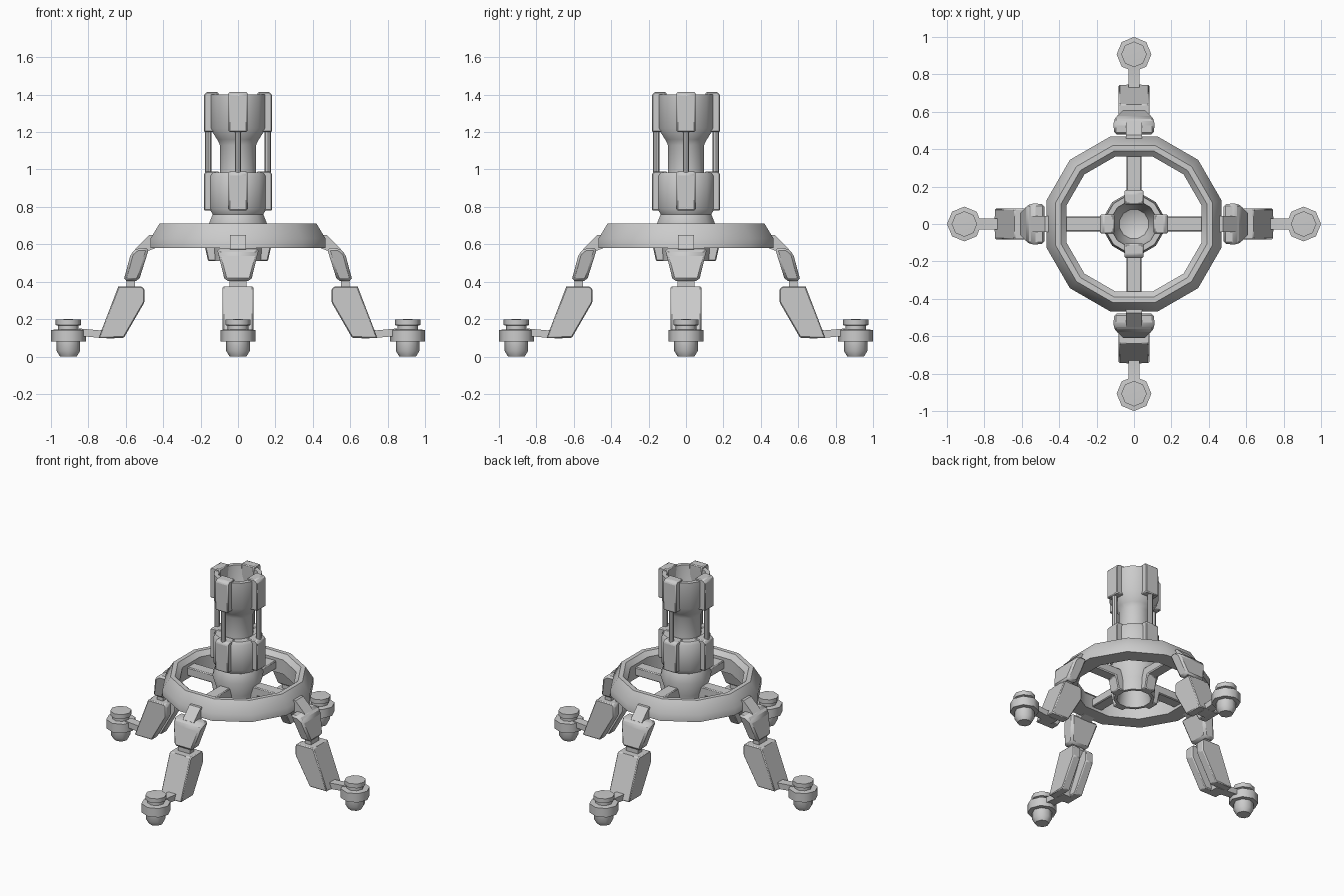
import bpy, bmesh, math
from mathutils import Matrix

cube = bpy.data.objects.get("Cube")
if cube:
    bpy.data.objects.remove(cube, do_unlink=True)

grey = bpy.data.materials.new("plain grey")
grey.use_nodes = True
COLOUR = (0.6, 0.6, 0.6, 1)
grey.diffuse_color = COLOUR
grey.node_tree.nodes["Principled BSDF"].inputs["Base Color"].default_value = COLOUR


def finish(bm, name, angle=40, bevel=0, copies=1):
    """Turn a bmesh into one object, or into copies spaced around the z axis."""
    bmesh.ops.recalc_face_normals(bm, faces=bm.faces)
    mesh = bpy.data.meshes.new(name)
    bm.to_mesh(mesh)
    bm.free()
    mesh.materials.append(grey)
    for i in range(copies):
        ob = bpy.data.objects.new(name, mesh)
        bpy.context.collection.objects.link(ob)
        ob.rotation_euler.z = i * math.tau / copies
        if bevel:
            mod = ob.modifiers.new("bevel", 'BEVEL')
            mod.width, mod.segments = bevel, 1
        if i == 0 and angle:
            bpy.ops.object.select_all(action='DESELECT')
            ob.select_set(True)
            bpy.context.view_layer.objects.active = ob
            bpy.ops.object.shade_smooth_by_angle(angle=math.radians(angle))


def lathe(name, profile, sides, closed=False, start=0, x=0, angle=40, copies=1):
    """Revolve (radius, z) points; radius 0 closes the end to a point."""
    bm = bmesh.new()
    rings = []
    for r, z in profile:
        n = sides if r else 1
        rings.append([bm.verts.new((x + r * math.cos(start + k * math.tau / sides),
                                    r * math.sin(start + k * math.tau / sides), z))
                      for k in range(n)])
    pairs = list(zip(rings, rings[1:])) + ([(rings[-1], rings[0])] if closed else [])
    for a, b in pairs:
        for k in range(sides):
            quad = [a[k % len(a)], a[(k + 1) % len(a)],
                    b[(k + 1) % len(b)], b[k % len(b)]]
            bm.faces.new(list(dict.fromkeys(quad)))
    finish(bm, name, angle, copies=copies)


def prism(name, points, bevel=0, offset=0):
    """Side outline of (outward, z, half width), repeated on all four sides."""
    bm = bmesh.new()
    near = [bm.verts.new((r, offset - w, z)) for r, z, w in points]
    far = [bm.verts.new((r, offset + w, z)) for r, z, w in points]
    bm.faces.new(near)
    bm.faces.new(far[::-1])
    for k in range(len(points)):
        j = (k + 1) % len(points)
        bm.faces.new((near[k], far[k], far[j], near[j]))
    finish(bm, name, 25, bevel, 4)


def flat(width, *points):
    return [(r, z, width) for r, z in points]


# Central column: hollow cup on top, open collar underneath
lathe("column", [(0, 0.70), (0.085, 0.66), (0.11, 0.51), (0.13, 0.51), (0.135, 0.60),
                 (0.165, 0.70), (0.14, 0.76), (0.158, 0.79), (0.158, 0.965),
                 (0.145, 0.985), (0.10, 0.985), (0.10, 1.13), (0.115, 1.16),
                 (0.155, 1.22), (0.155, 1.40), (0.125, 1.40), (0.115, 1.24),
                 (0.08, 1.14), (0, 1.10)], 12, start=math.pi / 12)

# Clamps and tie rods around the column
prism("upper_clamp", flat(0.05, (0.105, 1.39), (0.105, 1.415), (0.165, 1.415),
                          (0.183, 1.40), (0.183, 1.20), (0.12, 1.20)), 0.006)
prism("lower_clamp", flat(0.05, (0.10, 0.96), (0.10, 0.99), (0.17, 0.99),
                          (0.183, 0.975), (0.183, 0.78), (0.12, 0.78)), 0.006)
lathe("tie_rod", [(0.017, 0.97), (0.017, 1.22)], 8, x=0.16, copies=4)

# Twelve-sided main ring, with chamfered top edges
lathe("main_ring", [(0.485, 0.58), (0.485, 0.63), (0.435, 0.71), (0.405, 0.71),
                    (0.375, 0.68), (0.375, 0.58)], 12, True, math.pi / 12)

# Elbow spokes joining ring to collar
prism("spoke", flat(0.04, (0.11, 0.51), (0.16, 0.51), (0.18, 0.60), (0.39, 0.60),
                    (0.39, 0.66), (0.11, 0.66)), 0.006)

# Legs: mount, hip, knee pin and grooved shin
prism("leg_mount", flat(0.043, (0.44, 0.58), (0.44, 0.65), (0.475, 0.65),
                        (0.55, 0.575), (0.52, 0.55)))
prism("hip", [(0.475, 0.58, 0.11), (0.54, 0.58, 0.11), (0.573, 0.55, 0.11),
              (0.612, 0.405, 0.07), (0.53, 0.405, 0.07)], 0.014)
prism("knee_pin", flat(0.045, (0.55, 0.36), (0.55, 0.42), (0.597, 0.42), (0.597, 0.36)))
prism("shin_plate", flat(0.04, (0.53, 0.375), (0.64, 0.375), (0.745, 0.10),
                         (0.67, 0.10), (0.56, 0.33)))
for side in (-1, 1):
    prism("shin_cheek", flat(0.03, (0.50, 0.36), (0.515, 0.375), (0.64, 0.375),
                             (0.745, 0.10), (0.61, 0.10), (0.50, 0.29)),
          0.006, side * 0.052)

# Feet: ankle arm and stacked octagonal pad
prism("ankle_arm", flat(0.03, (0.66, 0.095), (0.66, 0.15), (0.74, 0.14), (0.85, 0.15),
                        (0.85, 0.11), (0.74, 0.10)))
lathe("foot", [(0, 0), (0.045, 0), (0.063, 0.03), (0.063, 0.08), (0.093, 0.08),
               (0.093, 0.142), (0.055, 0.145), (0.055, 0.165), (0.068, 0.168),
               (0.068, 0.198), (0, 0.2)], 8, x=0.907, copies=4, angle=50)
